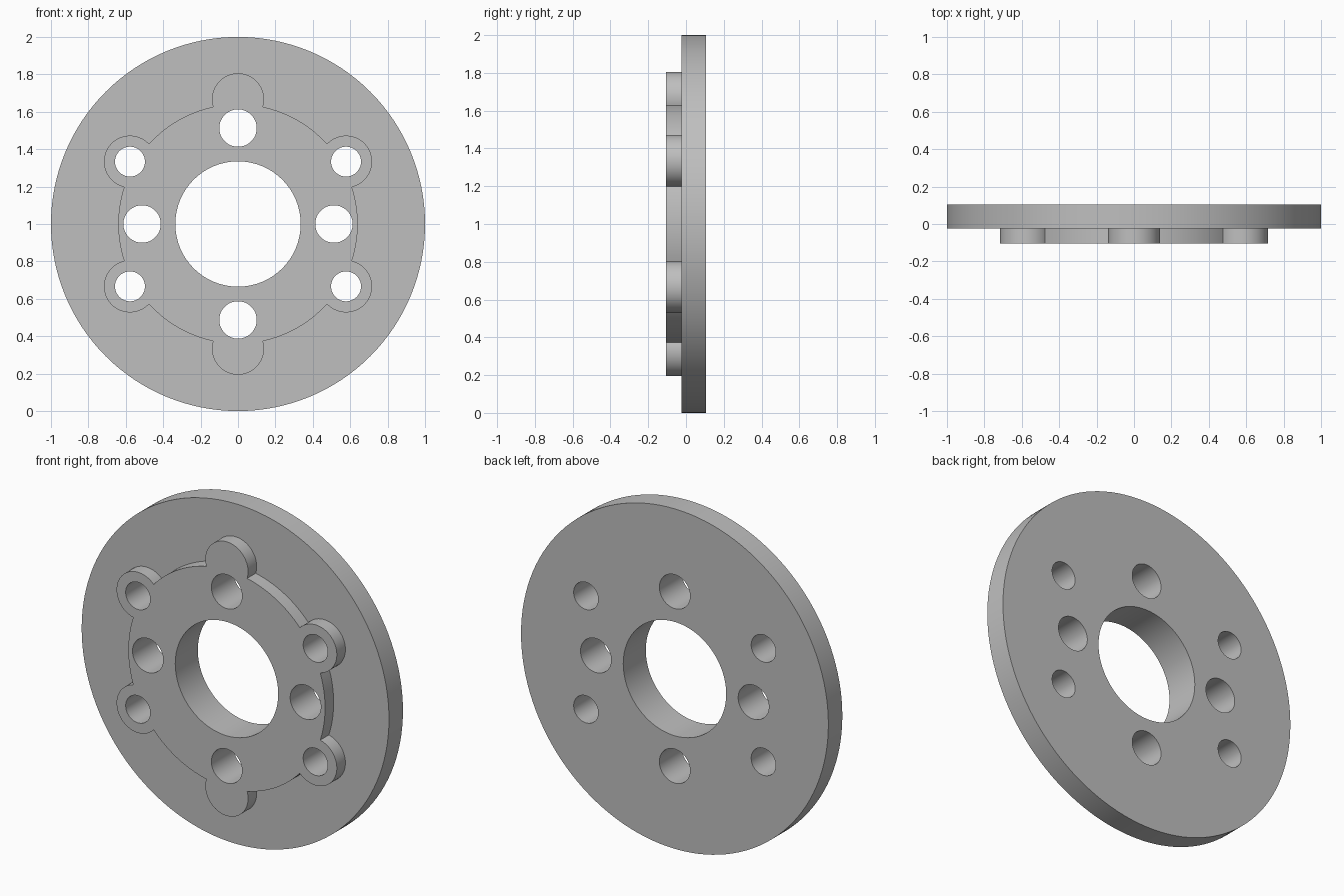
import bpy, bmesh
from math import sin, cos, acos, pi, radians, sqrt

cube = bpy.data.objects.get("Cube")
if cube:
    bpy.data.objects.remove(cube, do_unlink=True)

# Dimensions
CENTRE_Z = 1.0
FRONT, SEAT, BACK = -0.105, -0.025, 0.105
DISC_R, BOSS_R, BORE_R = 1.0, 0.64, 0.335
LOBE_R, LOBE_DIST = 0.139, 0.667
SMALL_R, LARGE_R, LARGE_DIST = 0.08, 0.10, 0.513

grey = bpy.data.materials.new("plain grey")
grey.use_nodes = True
colour = (0.52, 0.52, 0.52, 1)
grey.diffuse_color = colour
grey.node_tree.nodes["Principled BSDF"].inputs["Base Color"].default_value = colour


def arc(cx, cz, r, start, end, steps):
    return [(cx + r * cos(start + (end - start) * i / steps),
             cz + r * sin(start + (end - start) * i / steps)) for i in range(steps)]


def circle(r, dist=0, degrees=0, steps=64):
    a = radians(degrees)
    return arc(dist * cos(a), dist * sin(a), r, 0, 2 * pi, steps)


def plate(name, loops, front, back):
    """Fill an outline with holes and extrude it along y."""
    bm = bmesh.new()
    for loop in loops:
        verts = [bm.verts.new((x, front, z + CENTRE_Z)) for x, z in loop]
        for a, b in zip(verts, verts[1:] + verts[:1]):
            bm.edges.new((a, b))
    bmesh.ops.triangle_fill(bm, edges=bm.edges[:], use_beauty=True, use_dissolve=False)
    result = bmesh.ops.extrude_face_region(bm, geom=bm.faces[:], use_keep_orig=True)
    moved = [g for g in result["geom"] if isinstance(g, bmesh.types.BMVert)]
    bmesh.ops.translate(bm, verts=moved, vec=(0, back - front, 0))
    bmesh.ops.recalc_face_normals(bm, faces=bm.faces[:])
    mesh = bpy.data.meshes.new(name)
    bm.to_mesh(mesh)
    bm.free()
    mesh.materials.append(grey)
    obj = bpy.data.objects.new(name, mesh)
    bpy.context.collection.objects.link(obj)
    bpy.ops.object.select_all(action="DESELECT")
    obj.select_set(True)
    bpy.context.view_layer.objects.active = obj
    bpy.ops.object.shade_smooth_by_angle(angle=radians(30))
    return obj


# Raised boss outline: a circle interrupted by six round lobes
lobe_angles = [30, 90, 150, 210, 270, 330]
on_boss = acos((BOSS_R**2 + LOBE_DIST**2 - LOBE_R**2) / (2 * BOSS_R * LOBE_DIST))
on_lobe = acos((BOSS_R**2 - LOBE_DIST**2 - LOBE_R**2) / (2 * LOBE_DIST * LOBE_R))
boss_outline = []
for degrees in lobe_angles:
    a = radians(degrees)
    boss_outline += arc(LOBE_DIST * cos(a), LOBE_DIST * sin(a), LOBE_R,
                        a - on_lobe, a + on_lobe, 40)
    boss_outline += arc(0, 0, BOSS_R, a + on_boss, a + pi / 3 - on_boss, 16)

# Bore, four large holes and four small holes through both layers
holes = [circle(BORE_R, steps=96)]
holes += [circle(LARGE_R, LARGE_DIST, d) for d in (0, 90, 180, 270)]
holes += [circle(SMALL_R, LOBE_DIST, d) for d in (30, 150, 210, 330)]

plate("flange_disc", [circle(DISC_R, steps=128)] + holes, SEAT, BACK)
plate("lobed_boss", [boss_outline] + holes, FRONT, SEAT)
